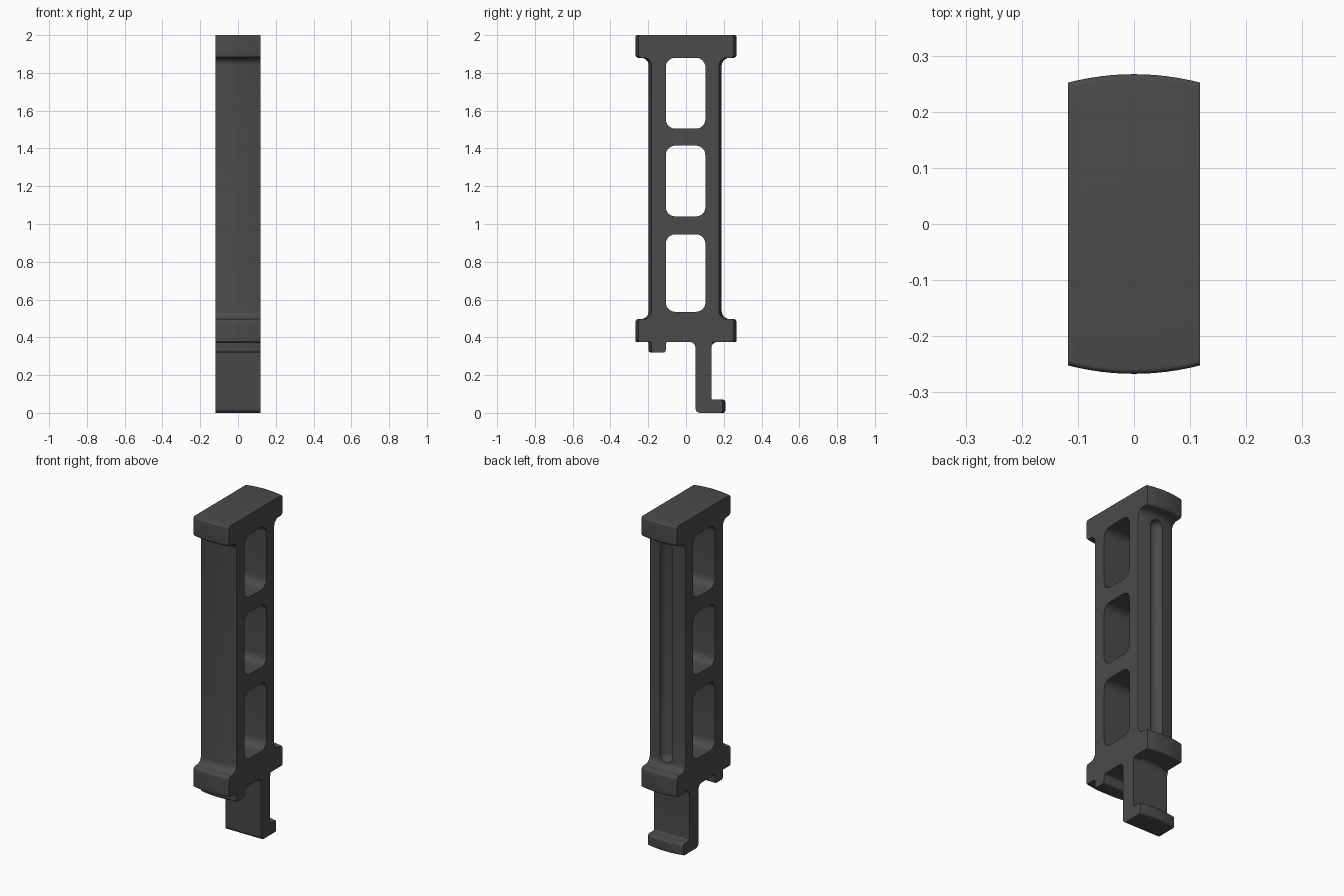
import bpy, bmesh, math
from mathutils import Vector, Matrix

if "Cube" in bpy.data.objects:
    bpy.data.objects.remove(bpy.data.objects["Cube"])

HALF = 0.118          # half width across x
BULGE = 0.015         # how far front and back faces bow outwards

polymer = bpy.data.materials.new("dark grey")
polymer.diffuse_color = (0.07, 0.07, 0.07, 1)
polymer.use_nodes = True
polymer.node_tree.nodes["Principled BSDF"].inputs["Base Color"].default_value = polymer.diffuse_color


def rounded(corners, steps=6):
    """Round each (y, z, radius) corner of a closed outline."""
    pts, n = [], len(corners)
    for i, (y, z, r) in enumerate(corners):
        p = Vector((y, z))
        a = (Vector(corners[i - 1][:2]) - p).normalized()
        b = (Vector(corners[(i + 1) % n][:2]) - p).normalized()
        half = a.angle(b) / 2
        t, mid = r / math.tan(half), (a + b).normalized()
        c = p + mid * (r / math.sin(half))
        s, e = p + a * t - c, p + b * t - c
        sweep = s.angle_signed(e)
        for k in range(steps + 1):
            ang = -sweep * k / steps
            pts.append(c + Matrix.Rotation(ang, 2) @ s)
    return pts


def window(z0, z1):
    y0, y1, r = -0.107, 0.103, 0.05
    return [(y0, z0, r), (y1, z0, r), (y1, z1, r), (y0, z1, r)]


# Side outline: cap, grip, collar, front tab and rear hooked leg
outline = [
    (-0.267, 2.0, 0.01), (-0.267, 1.88, 0.015), (-0.198, 1.88, 0.04),
    (-0.198, 0.497, 0.04), (-0.267, 0.497, 0.015), (-0.267, 0.375, 0.006),
    (-0.198, 0.375, 0.005), (-0.198, 0.32, 0.012), (-0.107, 0.32, 0.012),
    (-0.107, 0.375, 0.01), (0.05, 0.375, 0.03), (0.05, 0.0, 0.025),
    (0.208, 0.0, 0.012), (0.208, 0.07, 0.012), (0.135, 0.07, 0.008),
    (0.135, 0.375, 0.03), (0.267, 0.375, 0.006), (0.267, 0.497, 0.015),
    (0.19, 0.497, 0.04), (0.19, 1.88, 0.04), (0.267, 1.88, 0.015),
    (0.267, 2.0, 0.01),
]
loops = [outline, window(0.535, 0.945), window(1.04, 1.415), window(1.505, 1.88)]

curve = bpy.data.curves.new("grip_profile", 'CURVE')
curve.dimensions = '2D'
curve.fill_mode = 'BOTH'
curve.extrude = HALF
for loop in loops:
    pts = rounded(loop)
    spline = curve.splines.new('POLY')
    spline.points.add(len(pts) - 1)
    for sp, p in zip(spline.points, pts):
        sp.co = (p.x, p.y, 0, 1)
    spline.use_cyclic_u = True
grip = bpy.data.objects.new("grip_body", curve)
bpy.context.collection.objects.link(grip)
bpy.context.view_layer.objects.active = grip
grip.select_set(True)
bpy.ops.object.convert(target='MESH')
grip = bpy.context.object
mesh = grip.data

# Stand the profile up: outline in y/z, thickness along x
mesh.transform(Matrix(((0, 0, 1, 0), (1, 0, 0, 0), (0, 1, 0, 0), (0, 0, 0, 1))))
bm = bmesh.new()
bm.from_mesh(mesh)
bmesh.ops.remove_doubles(bm, verts=bm.verts, dist=0.0003)
bmesh.ops.recalc_face_normals(bm, faces=bm.faces)
bm.to_mesh(mesh)
bm.free()

# Soften the long side edges
soft = grip.modifiers.new("edge_bevel", 'BEVEL')
soft.width = 0.006
soft.segments = 2
soft.limit_method = 'ANGLE'
soft.angle_limit = math.radians(65)
bpy.ops.object.modifier_apply(modifier=soft.name)

# Slice across the width and bow the front and back
bm = bmesh.new()
bm.from_mesh(grip.data)
for i in range(1, 12):
    x = -HALF + 2 * HALF * i / 12
    bmesh.ops.bisect_plane(bm, geom=bm.verts[:] + bm.edges[:] + bm.faces[:],
                           plane_co=(x, 0, 0), plane_no=(1, 0, 0))
for v in bm.verts:
    if abs(v.co.y) > 0.15:
        v.co.y -= math.copysign(BULGE * (v.co.x / HALF) ** 2, v.co.y)
bmesh.ops.recalc_face_normals(bm, faces=bm.faces)
bm.to_mesh(grip.data)
bm.free()

# Round-ended channel down the back of the grip
bpy.ops.mesh.primitive_uv_sphere_add(segments=24, ring_count=13, radius=0.042)
cutter = bpy.context.object
cutter.name = "back_channel_cutter"
for v in cutter.data.vertices:
    v.co.z += 1.81 if v.co.z > 0 else 0.57
    v.co.y += 0.188
cutter.hide_render = True
cutter.hide_set(True)

bpy.context.view_layer.objects.active = grip
cut = grip.modifiers.new("back_channel", 'BOOLEAN')
cut.operation = 'DIFFERENCE'
cut.solver = 'EXACT'
cut.object = cutter
bpy.ops.object.modifier_apply(modifier=cut.name)
bpy.data.objects.remove(cutter)

grip.data.materials.clear()
grip.data.materials.append(polymer)
bpy.ops.object.select_all(action='DESELECT')
grip.select_set(True)
bpy.context.view_layer.objects.active = grip
bpy.ops.object.shade_smooth_by_angle(angle=math.radians(35))
